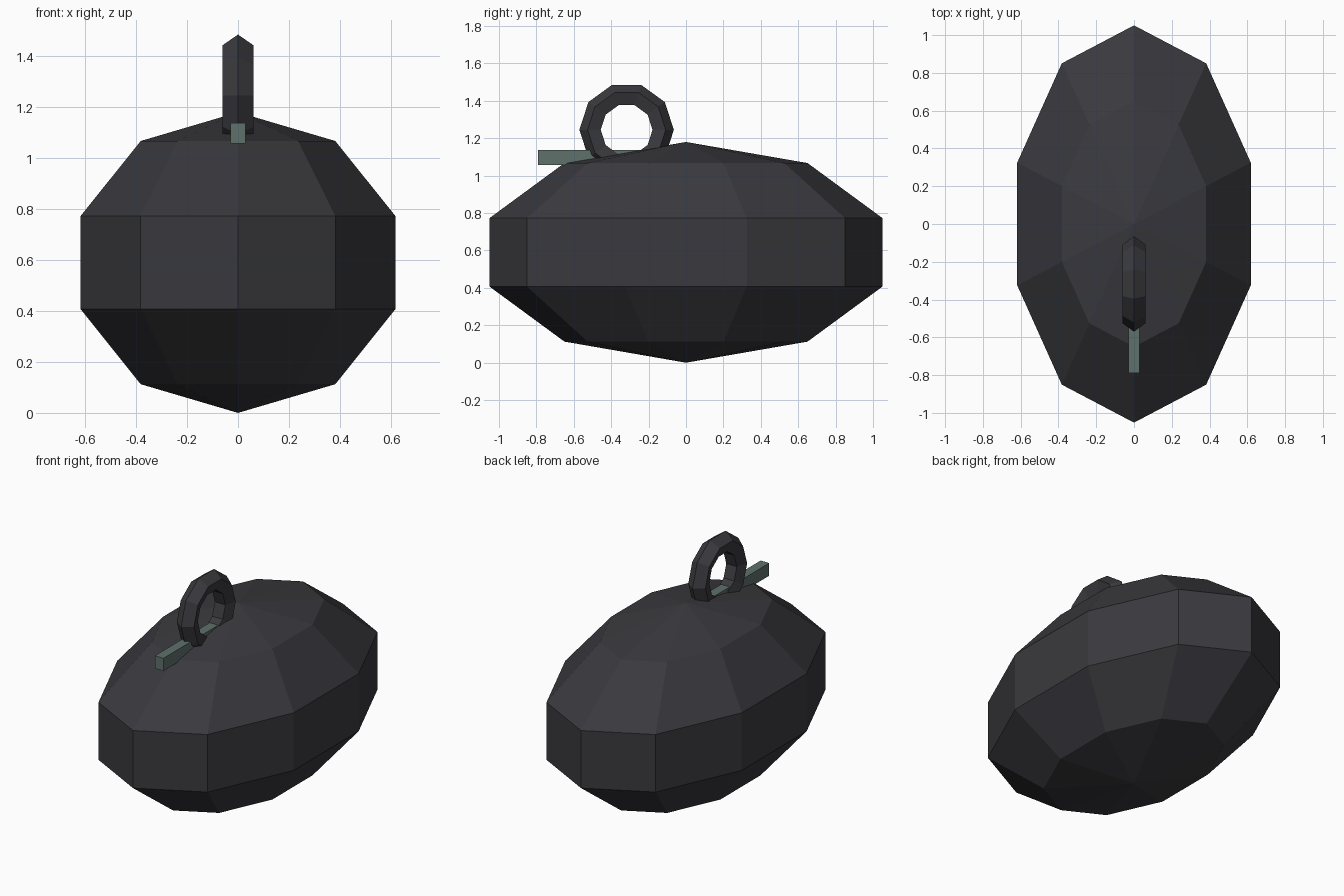
import bpy
import bmesh
import math
from mathutils import Matrix, Vector

if "Cube" in bpy.data.objects:
    bpy.data.objects.remove(bpy.data.objects["Cube"])


def material(name, rgb):
    m = bpy.data.materials.new(name)
    m.diffuse_color = (*rgb, 1)
    m.use_nodes = True
    m.node_tree.nodes["Principled BSDF"].inputs["Base Color"].default_value = m.diffuse_color
    return m


def add_object(name, bm, mat):
    bmesh.ops.recalc_face_normals(bm, faces=bm.faces)
    mesh = bpy.data.meshes.new(name)
    bm.to_mesh(mesh)
    bm.free()
    mesh.materials.append(mat)
    obj = bpy.data.objects.new(name, mesh)
    bpy.context.collection.objects.link(obj)
    return obj


charcoal = material("charcoal", (0.042, 0.042, 0.049))
grey_green = material("grey green", (0.115, 0.165, 0.148))

# Faceted ellipsoid body
bm = bmesh.new()
bmesh.ops.create_uvsphere(bm, u_segments=10, v_segments=5, radius=1)
bmesh.ops.transform(bm, verts=bm.verts, matrix=Matrix.Translation((0, 0, 0.59))
                    @ Matrix.Diagonal((0.6835, 1.1056, 0.59, 1)))
add_object("body", bm, charcoal)

# Upright ring with a five-sided section
MAJOR, MINOR, SEGS, SIDES = 0.1895, 0.063, 10, 5
centre = Vector((0, -0.3175, 1.245))
bm = bmesh.new()
loops = []
for i in range(SEGS):
    a = math.tau * i / SEGS
    loop = []
    for j in range(SIDES):
        b = math.tau * j / SIDES
        r = MAJOR + MINOR * math.cos(b)
        loop.append(bm.verts.new(centre + Vector(
            (MINOR * math.sin(b), r * math.cos(a), r * math.sin(a)))))
    loops.append(loop)
for i in range(SEGS):
    p, q = loops[i], loops[(i + 1) % SEGS]
    for j in range(SIDES):
        k = (j + 1) % SIDES
        bm.faces.new((p[j], q[j], q[k], p[k]))
add_object("ring", bm, charcoal)

# Square bar passing through the ring into the body
bm = bmesh.new()
bmesh.ops.create_cube(bm, size=1)
bmesh.ops.transform(bm, verts=bm.verts, matrix=Matrix.Translation((0, -0.4725, 1.098))
                    @ Matrix.Diagonal((0.06, 0.635, 0.08, 1)))
add_object("bar", bm, grey_green)
